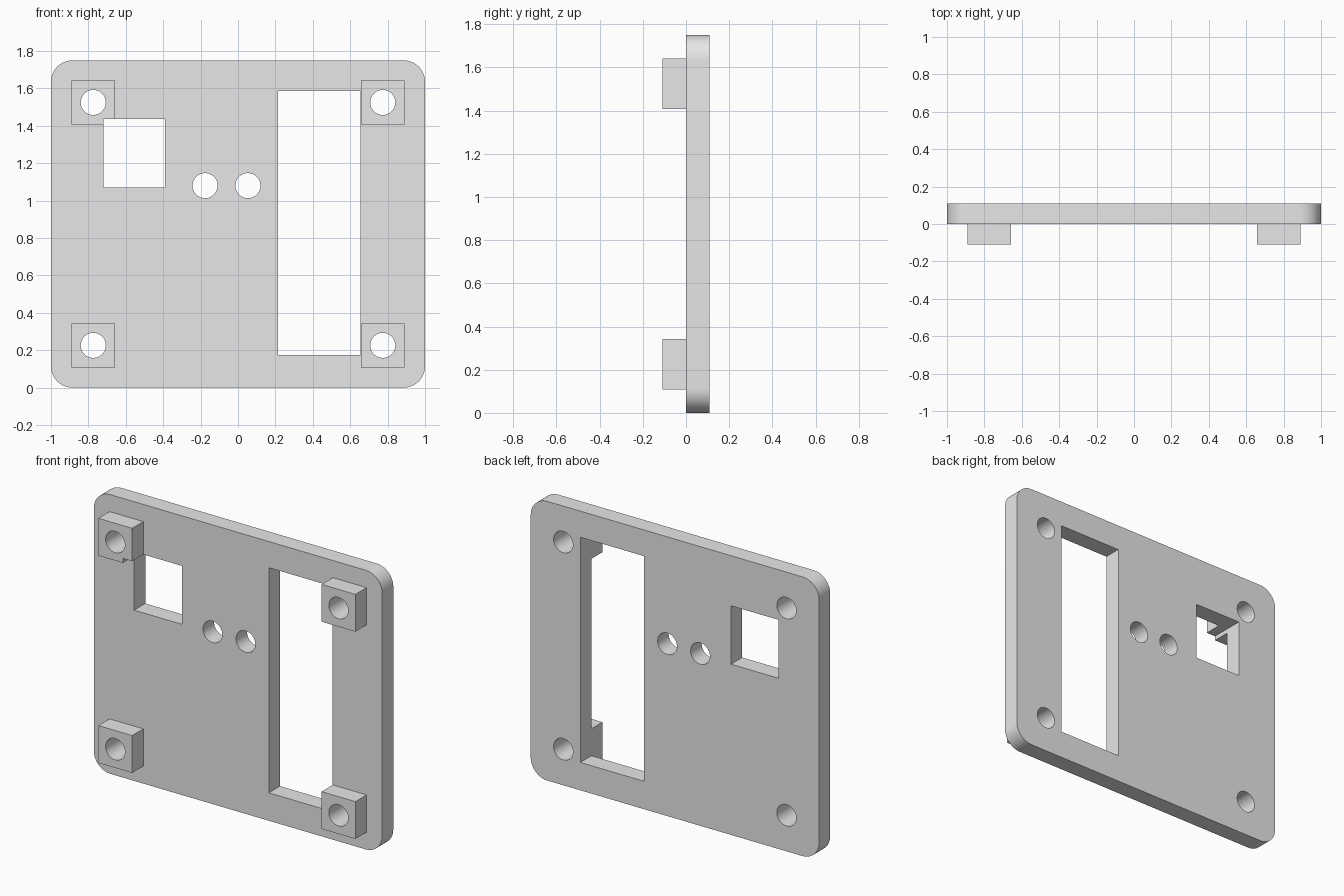
import bpy, bmesh
from math import sin, cos, pi, radians
from mathutils import Vector

cube = bpy.data.objects.get("Cube")
if cube:
    bpy.data.objects.remove(cube, do_unlink=True)

GREY = (0.8, 0.8, 0.8, 1.0)
grey = bpy.data.materials.new("plain grey")
grey.use_nodes = True
grey.diffuse_color = GREY
grey.node_tree.nodes["Principled BSDF"].inputs["Base Color"].default_value = GREY

THICK = 0.11
HEIGHT = 1.75
BORE = 0.067


def circle(cx, cz, r=BORE, n=48):
    return [(cx + r * cos(2 * pi * i / n), cz + r * sin(2 * pi * i / n)) for i in range(n)]


def rect(x0, x1, z0, z1):
    return [(x0, z0), (x1, z0), (x1, z1), (x0, z1)]


def rounded_rect(x0, x1, z0, z1, r, n=12):
    corners = [(x1 - r, z1 - r), (x0 + r, z1 - r), (x0 + r, z0 + r), (x1 - r, z0 + r)]
    return [(cx + r * cos(pi / 2 * (q + i / n)), cz + r * sin(pi / 2 * (q + i / n)))
            for q, (cx, cz) in enumerate(corners) for i in range(n + 1)]


def slab(name, loops, y0, y1):
    """Fill an outline with holes (x, z) and extrude it from y0 to y1."""
    bm = bmesh.new()
    edges = []
    for loop in loops:
        vs = [bm.verts.new((x, y0, z)) for x, z in loop]
        edges += [bm.edges.new((a, b)) for a, b in zip(vs, vs[1:] + vs[:1])]
    bmesh.ops.triangle_fill(bm, edges=edges, use_beauty=True, normal=Vector((0, -1, 0)))
    ext = bmesh.ops.extrude_face_region(bm, geom=bm.faces[:])
    moved = [g for g in ext["geom"] if isinstance(g, bmesh.types.BMVert)]
    bmesh.ops.translate(bm, verts=moved, vec=(0, y1 - y0, 0))
    bmesh.ops.recalc_face_normals(bm, faces=bm.faces[:])
    mesh = bpy.data.meshes.new(name)
    bm.to_mesh(mesh)
    bm.free()
    mesh.materials.append(grey)
    obj = bpy.data.objects.new(name, mesh)
    bpy.context.collection.objects.link(obj)
    bpy.ops.object.select_all(action="DESELECT")
    obj.select_set(True)
    bpy.context.view_layer.objects.active = obj
    bpy.ops.object.shade_smooth_by_angle(angle=radians(30))
    return obj


# Mounting post layout
POST_X, POST_HALF = 0.774, 0.117
POST_Z = {"lower": 0.226, "upper": 1.525}
SIDES = {"right": -1, "left": 1}
centres = {f"{v}_{s}_post": (sign * POST_X, z)
           for v, z in POST_Z.items() for s, sign in SIDES.items()}

# Square window and tall slot
WIN_X, WIN_TOP = -0.72, 1.436
window = rect(WIN_X, -0.39, 1.07, WIN_TOP)
slot = rect(0.214, 0.655, 0.175, 1.586)

# Rounded panel with all its openings
bores = [circle(x, z) for x, z in centres.values()]
small_holes = [circle(x, 1.08) for x in (-0.176, 0.053)]
outline = rounded_rect(-1, 1, 0, HEIGHT, 0.115)
slab("panel", [outline, window, slot] + small_holes + bores, 0, THICK)

# Bored square posts; the one beside the window is notched by it
for name, (x, z) in centres.items():
    x0, x1, z0, z1 = x - POST_HALF, x + POST_HALF, z - POST_HALF, z + POST_HALF
    shape = rect(x0, x1, z0, z1)
    if name == "upper_right_post":
        shape[1:2] = [(WIN_X, z0), (WIN_X, WIN_TOP), (x1, WIN_TOP)]
    slab(name, [shape, circle(x, z)], -THICK, 0)
